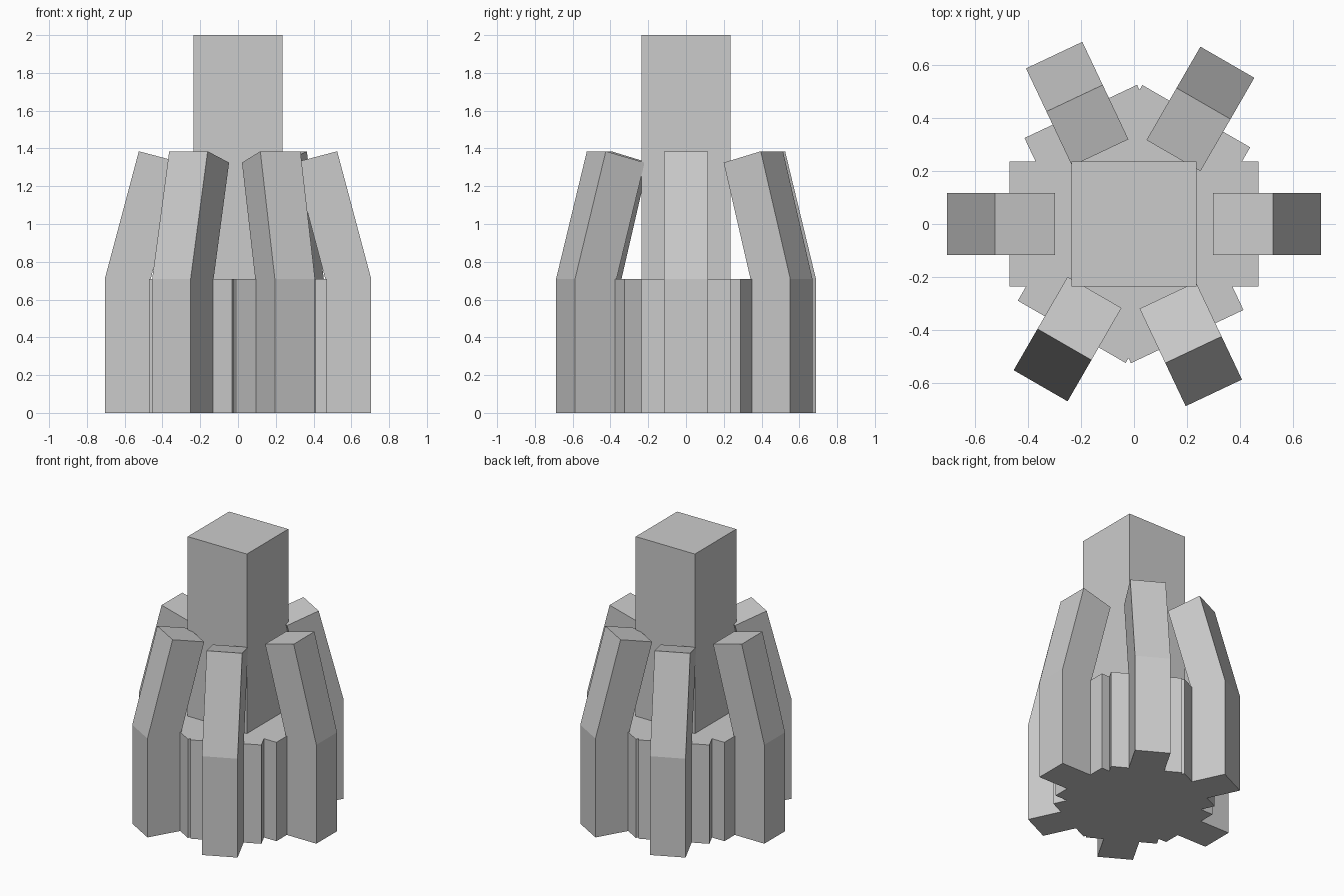
import bpy
import bmesh
from math import radians
from mathutils import Matrix

cube = bpy.data.objects.get("Cube")
if cube:
    bpy.data.objects.remove(cube, do_unlink=True)

# One plain grey for every part
GREY = (0.6, 0.6, 0.6, 1.0)
grey = bpy.data.materials.new("plain_grey")
grey.use_nodes = True
grey.diffuse_color = GREY
grey.node_tree.nodes["Principled BSDF"].inputs["Base Color"].default_value = GREY


def prism(name, profile, half_width, angle=0):
    """Extrude an (radius, height) profile sideways, then turn it about z."""
    bm = bmesh.new()
    face = bm.faces.new([bm.verts.new((r, -half_width, z)) for r, z in profile])
    ext = bmesh.ops.extrude_face_region(bm, geom=[face])
    moved = [v for v in ext["geom"] if isinstance(v, bmesh.types.BMVert)]
    bmesh.ops.translate(bm, verts=moved, vec=(0, 2 * half_width, 0))
    bmesh.ops.rotate(bm, verts=bm.verts, matrix=Matrix.Rotation(radians(angle), 3, "Z"))
    bmesh.ops.recalc_face_normals(bm, faces=bm.faces)
    mesh = bpy.data.meshes.new(name)
    bm.to_mesh(mesh)
    bm.free()
    mesh.materials.append(grey)
    obj = bpy.data.objects.new(name, mesh)
    bpy.context.collection.objects.link(obj)


def rectangle(half_length, top):
    return [(-half_length, 0), (half_length, 0), (half_length, top), (-half_length, top)]


HALF = 0.235       # half side of the column
BASE_TOP = 0.71

# Tall square centre column
prism("centre_column", rectangle(HALF, 2), HALF)

# Bent prong: upright foot, then leaning in towards the column
prong = [(2 * HALF, 0), (3 * HALF, 0), (3 * HALF, BASE_TOP),
         (0.525, 1.385), (0.298, 1.325), (2 * HALF, 0.68)]

# Three crossed base blocks, each with a prong at both ends
for i, angle in enumerate((0, 60, 115.3), 1):
    prism(f"base_block_{i}", rectangle(2 * HALF, BASE_TOP), HALF, angle)
    for side, turn in (("a", 0), ("b", 180)):
        prism(f"prong_{i}_{side}", prong, HALF / 2, angle + turn)
